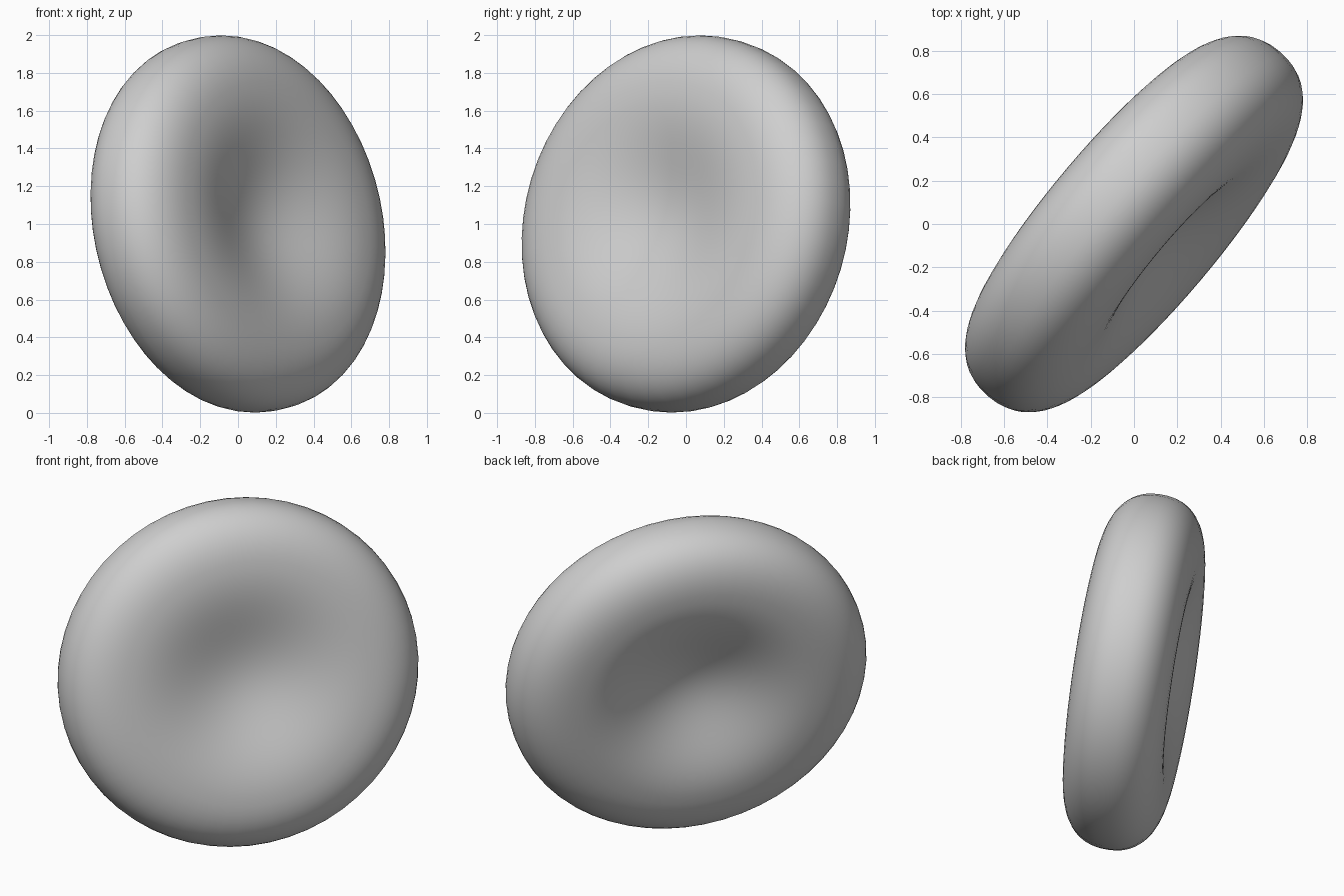
import bpy, bmesh
from math import sin, cos, pi
from mathutils import Vector, Matrix

if "Cube" in bpy.data.objects:
    bpy.data.objects.remove(bpy.data.objects["Cube"], do_unlink=True)

RADIUS = 1.008         # outer radius of the disc
CREST = 0.66           # distance from the axis to the crest of the rim
HALF = 0.28            # half thickness at the crest
FULLNESS = 2.3         # roundness of the outer rim, two is an ellipse
SEGMENTS = 56


def half_profile(centre, side, steps=16):
    """Points from the middle of one dimple out to the equator of the rim."""
    points = []
    for i in range(steps):
        t = i / steps
        height = centre + (HALF - centre) * (1 - cos(pi * t)) / 2
        points.append(Vector((CREST * t, 0, side * height)))
    for i in range(13):
        a = pi / 2 * (1 - i / 12)
        out = max(cos(a), 0) ** (2 / FULLNESS)
        rise = max(sin(a), 0) ** (2 / FULLNESS)
        points.append(Vector((CREST + (RADIUS - CREST) * out, 0, side * HALF * rise)))
    return points


# Dimpled disc: both half profiles spun around the axis
front = half_profile(0.15, 1)
back = half_profile(0.115, -1)
profile = front + back[-2::-1]
bm = bmesh.new()
verts = [bm.verts.new(p) for p in profile]
edges = [bm.edges.new(pair) for pair in zip(verts, verts[1:])]
bmesh.ops.spin(bm, geom=verts + edges, cent=(0, 0, 0), axis=(0, 0, 1),
               angle=2 * pi, steps=SEGMENTS, use_merge=False)
bmesh.ops.remove_doubles(bm, verts=bm.verts, dist=0.0005)
bmesh.ops.recalc_face_normals(bm, faces=bm.faces)

# Slightly oval, then stood on its edge and leaned back
axis = Vector((0.752, -0.635, 0.177)).normalized()
across = Vector((0, 0, 1)).cross(axis).normalized()
up = axis.cross(across)
turn = Matrix((across, up, axis)).transposed().to_4x4()
oval = Matrix.Diagonal((1.035, 1, 1, 1))
bm.transform(Matrix.Translation((0, 0, 1)) @ turn @ oval)

mesh = bpy.data.meshes.new("dimpled_disc")
bm.to_mesh(mesh)
bm.free()
disc = bpy.data.objects.new("dimpled_disc", mesh)
bpy.context.collection.objects.link(disc)

# Plain grey surface
grey = bpy.data.materials.new("mid grey")
grey.use_nodes = True
colour = (0.62, 0.62, 0.62, 1)
grey.diffuse_color = colour
grey.node_tree.nodes["Principled BSDF"].inputs["Base Color"].default_value = colour
mesh.materials.append(grey)
for face in mesh.polygons:
    face.use_smooth = True
